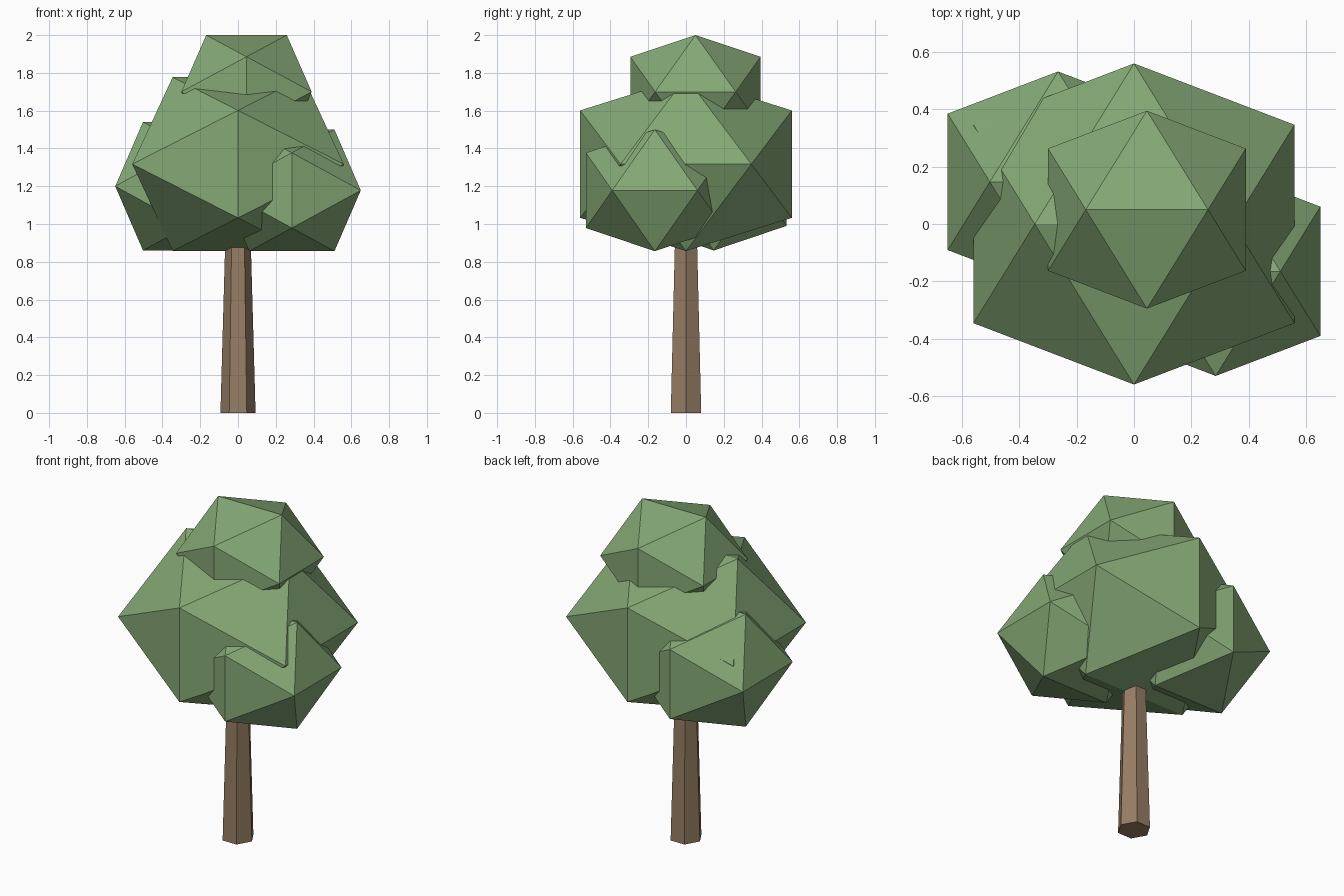
import bpy, bmesh
from math import sin, cos, pi, sqrt
from itertools import product

cube = bpy.data.objects.get("Cube")
if cube:
    bpy.data.objects.remove(cube, do_unlink=True)


def material(name, colour):
    mat = bpy.data.materials.new(name)
    mat.use_nodes = True
    mat.diffuse_color = colour
    mat.node_tree.nodes["Principled BSDF"].inputs["Base Color"].default_value = colour
    return mat


def hull(name, points, mat):
    """Flat-shaded convex solid around a set of points."""
    bm = bmesh.new()
    for p in points:
        bm.verts.new(p)
    bmesh.ops.convex_hull(bm, input=bm.verts[:])
    bmesh.ops.dissolve_limit(bm, angle_limit=0.01, verts=bm.verts[:], edges=bm.edges[:])
    bmesh.ops.recalc_face_normals(bm, faces=bm.faces[:])
    mesh = bpy.data.meshes.new(name)
    bm.to_mesh(mesh)
    bm.free()
    mesh.materials.append(mat)
    obj = bpy.data.objects.new(name, mesh)
    bpy.context.collection.objects.link(obj)
    return obj


def clump(name, centre, reach, half_height):
    """Icosahedron from three golden rectangles, squashed in height."""
    golden = (1 + sqrt(5)) / 2
    short = reach / golden
    squash = half_height / reach
    points = []
    for s, t in product((-1, 1), repeat=2):
        a, b = s * short, t * reach
        points += [(a, 0, b), (0, b, a), (b, a, 0)]
    obj = hull(name, [(x, y, z * squash) for x, y, z in points], leaf)
    obj.location = centre
    return obj


leaf = material("leaf green", (0.235, 0.393, 0.179, 1))
bark = material("bark brown", (0.305, 0.205, 0.127, 1))

# Tapered six-sided trunk, its top buried in the crown
rings = ((0.0, 0.093), (1.0, 0.065))
hull("trunk", [(r * cos(i * pi / 3), r * sin(i * pi / 3), z)
               for z, r in rings for i in range(6)], bark)

# Overlapping foliage clumps
clump("main_foliage", (0, 0, 1.317), 0.56, 0.46)
clump("top_foliage", (0.045, 0.05, 1.70), 0.345, 0.30)
clump("right_foliage", (-0.265, 0.147, 1.20), 0.385, 0.34)
clump("left_foliage", (0.285, -0.165, 1.178), 0.365, 0.322)
